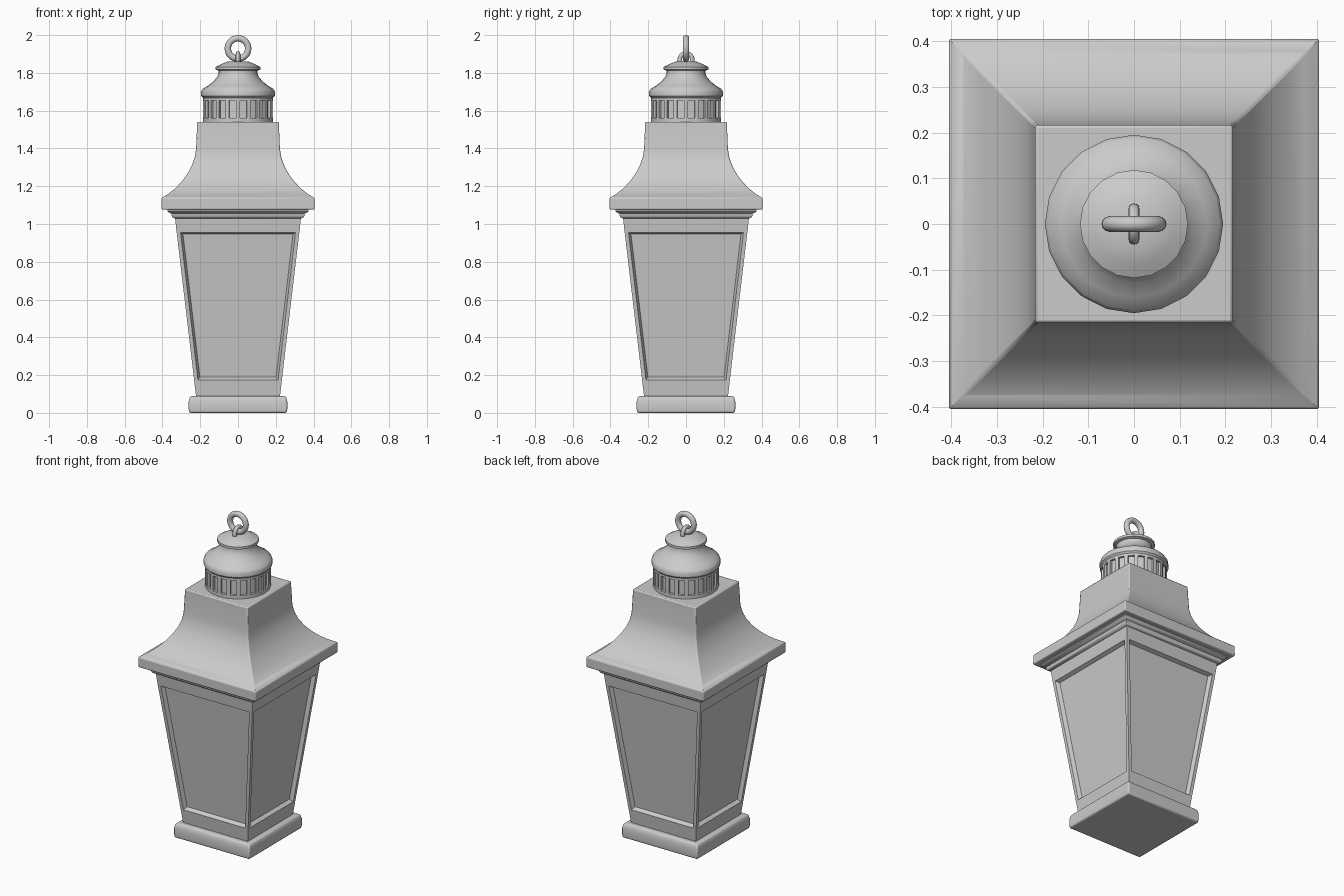
import bpy, bmesh, math

if "Cube" in bpy.data.objects:
    bpy.data.objects.remove(bpy.data.objects["Cube"])

metal = bpy.data.materials.new("light grey")
metal.diffuse_color = (0.6, 0.6, 0.6, 1)
metal.use_nodes = True
metal.node_tree.nodes["Principled BSDF"].inputs["Base Color"].default_value = metal.diffuse_color


def finish(bm, name, bevel=0.0, angle=35):
    bmesh.ops.recalc_face_normals(bm, faces=bm.faces[:])
    mesh = bpy.data.meshes.new(name)
    bm.to_mesh(mesh)
    bm.free()
    mesh.materials.append(metal)
    obj = bpy.data.objects.new(name, mesh)
    bpy.context.collection.objects.link(obj)
    bpy.ops.object.select_all(action='DESELECT')
    obj.select_set(True)
    bpy.context.view_layer.objects.active = obj
    if bevel:
        mod = obj.modifiers.new("soft_edges", 'BEVEL')
        mod.width, mod.segments = bevel, 2
        mod.limit_method, mod.angle_limit = 'ANGLE', math.radians(50)
    bpy.ops.object.shade_smooth_by_angle(angle=math.radians(angle))
    return obj


def loft(profile, sides):
    """Stack rings of (radius, z); for 4 sides the radius is the half width."""
    bm = bmesh.new()
    k, turn = (math.sqrt(2), math.pi / 4) if sides == 4 else (1, math.pi / 2)
    rings = []
    for r, z in profile:
        rings.append([bm.verts.new((r * k * math.cos(turn + math.tau * i / sides),
                                    r * k * math.sin(turn + math.tau * i / sides), z))
                      for i in range(sides)])
    bands = []
    for a, b in zip(rings, rings[1:]):
        bands.append([bm.faces.new((a[i], a[(i + 1) % sides], b[(i + 1) % sides], b[i]))
                      for i in range(sides)])
    bm.faces.new(rings[0][::-1])
    bm.faces.new(rings[-1])
    bm.normal_update()
    return bm, bands


def torus(name, major, minor, z, along_x):
    bm = bmesh.new()
    n, m = 32, 12
    grid = []
    for i in range(n):
        a = math.tau * i / n
        row = []
        for j in range(m):
            b = math.tau * j / m
            r = major + minor * math.cos(b)
            u, v, w = r * math.cos(a), minor * math.sin(b), z + r * math.sin(a)
            row.append(bm.verts.new((u, v, w) if along_x else (v, u, w)))
        grid.append(row)
    for i in range(n):
        for j in range(m):
            p, q = grid[i], grid[(i + 1) % n]
            bm.faces.new((p[j], q[j], q[(j + 1) % m], p[(j + 1) % m]))
    finish(bm, name, angle=80)


# Square plinth
bm, _ = loft([(0.258, 0), (0.261, 0.02), (0.261, 0.06), (0.256, 0.08), (0.248, 0.09)], 4)
finish(bm, "base", 0.008)

# Tapered body with a recessed pane on each side
bm, bands = loft([(0.222, 0.085), (0.230, 0.155), (0.327, 0.975), (0.334, 1.04)], 4)
panes = bands[1]
bmesh.ops.inset_individual(bm, faces=panes, thickness=0.02, use_even_offset=True)
bmesh.ops.inset_individual(bm, faces=panes, thickness=0.012, depth=-0.022,
                           use_even_offset=True)
finish(bm, "body", angle=25)

# Stepped moulding under the roof
bm, _ = loft([(0.334, 1.03), (0.345, 1.034), (0.350, 1.04), (0.353, 1.055),
              (0.368, 1.062), (0.374, 1.07), (0.374, 1.085)], 4)
finish(bm, "cornice")

# Flared roof with a square neck
bm, _ = loft([(0.405, 1.076), (0.405, 1.138), (0.372, 1.158), (0.335, 1.186),
              (0.300, 1.222), (0.270, 1.262), (0.246, 1.306), (0.230, 1.350),
              (0.222, 1.395), (0.216, 1.54)], 4)
finish(bm, "roof", 0.006)

# Round vent with a ring of slots
bm, bands = loft([(0.186, 1.535), (0.186, 1.55), (0.186, 1.665), (0.186, 1.68)], 20)
bmesh.ops.inset_individual(bm, faces=bands[1], thickness=0.011, use_even_offset=True)
bmesh.ops.inset_individual(bm, faces=bands[1], thickness=0.001, depth=-0.014)
finish(bm, "vent", angle=25)

# Curved cap and collar
bm, _ = loft([(0.186, 1.668), (0.195, 1.678), (0.195, 1.702), (0.188, 1.715),
              (0.160, 1.732), (0.130, 1.755), (0.110, 1.780), (0.102, 1.800),
              (0.102, 1.812), (0.118, 1.817), (0.118, 1.832), (0.090, 1.846),
              (0.055, 1.860), (0.0, 1.866)][:-1], 20)
finish(bm, "cap")

# Fixed eye and hanging ring
torus("eye", 0.033, 0.012, 1.87, False)
torus("hanging_ring", 0.054, 0.017, 1.929, True)
